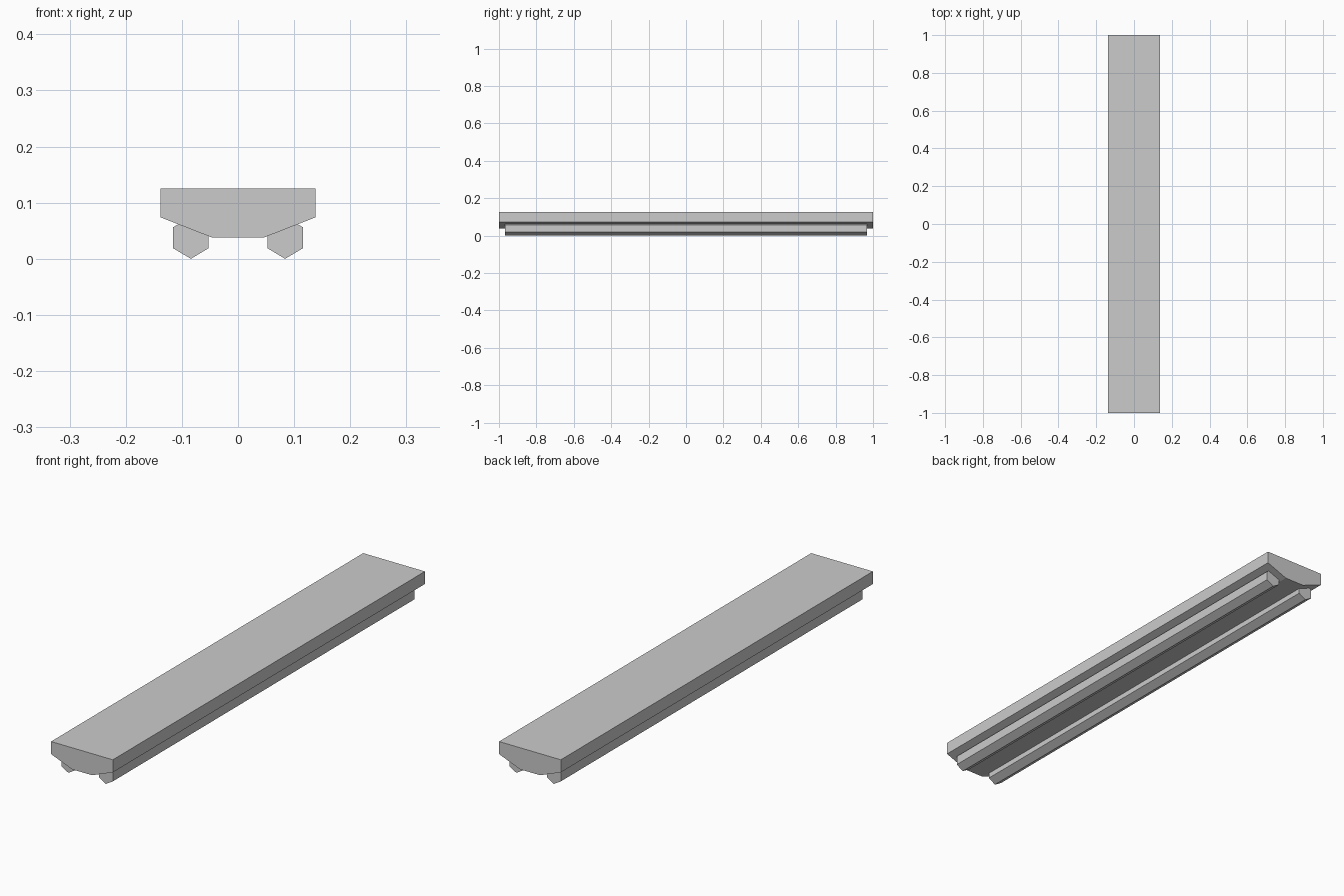
import bpy, bmesh, math

if "Cube" in bpy.data.objects:
    bpy.data.objects.remove(bpy.data.objects["Cube"])


def prism(name, profile, half_len):
    """Extrude a closed x/z profile along y, centred on y = 0."""
    bm = bmesh.new()
    face = bm.faces.new([bm.verts.new((x, -half_len, z)) for x, z in profile])
    ext = bmesh.ops.extrude_face_region(bm, geom=[face], use_keep_orig=True)
    moved = [g for g in ext["geom"] if isinstance(g, bmesh.types.BMVert)]
    bmesh.ops.translate(bm, verts=moved, vec=(0, 2 * half_len, 0))
    bmesh.ops.recalc_face_normals(bm, faces=bm.faces)
    mesh = bpy.data.meshes.new(name)
    bm.to_mesh(mesh)
    bm.free()
    obj = bpy.data.objects.new(name, mesh)
    bpy.context.collection.objects.link(obj)
    return obj


# Main housing: flat top, chamfered underside
right = [(0.045, 0.0375), (0.1385, 0.074), (0.1385, 0.125)]
prism("housing", right + [(-x, z) for x, z in reversed(right)], 1.0)

# Two hexagonal tubes half sunk into the sloped underside
R = 0.0375
for side, label in ((-1, "left"), (1, "right")):
    hexagon = [(side * 0.084 + 0.97 * R * math.sin(i * math.pi / 3),
                R - R * math.cos(i * math.pi / 3)) for i in range(6)]
    prism(label + "_tube", hexagon, 0.967)
